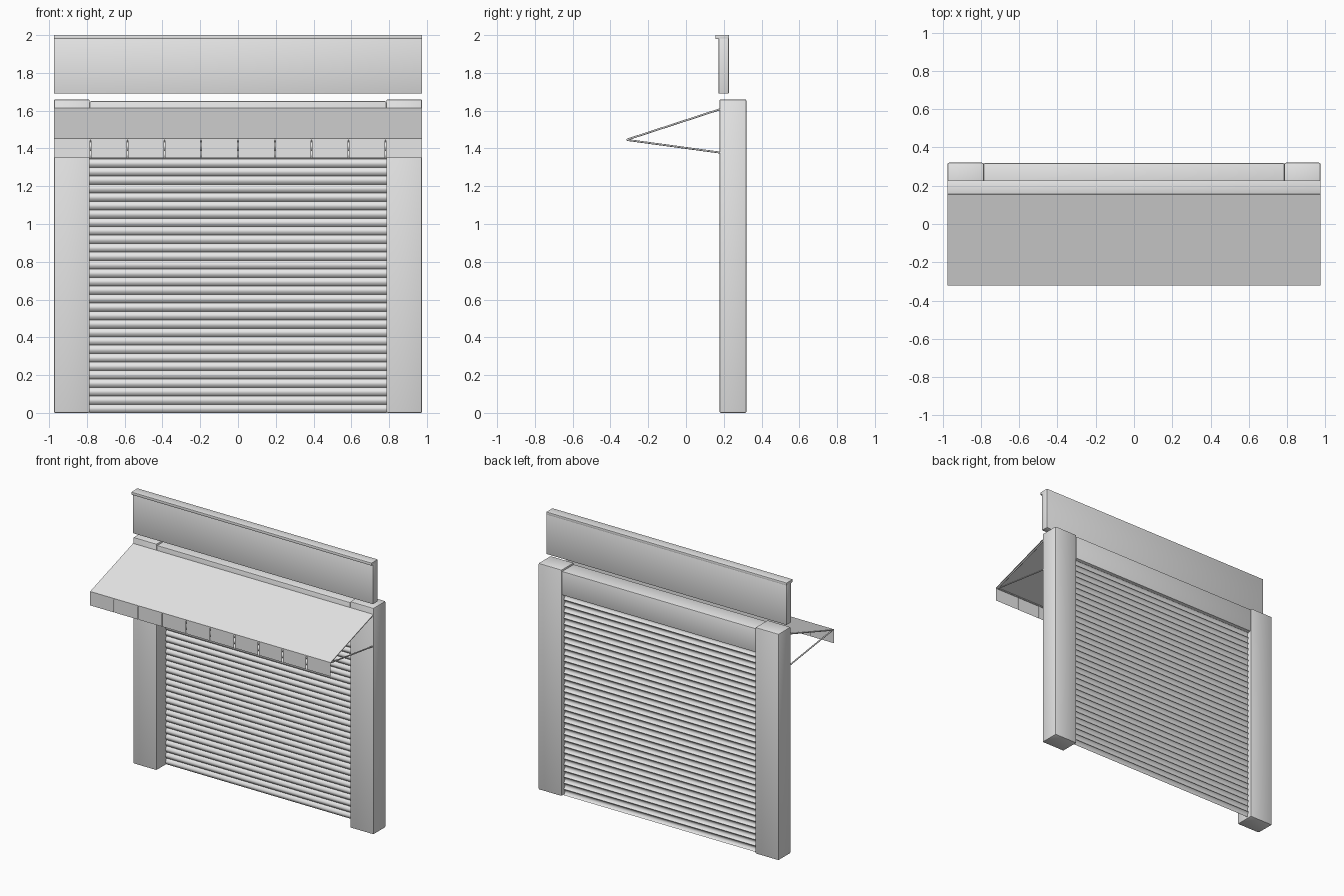
import bpy, bmesh, math
from mathutils import Vector

old = bpy.data.objects.get("Cube")
if old:
    bpy.data.objects.remove(old, do_unlink=True)

grey = bpy.data.materials.new("light grey")
grey.use_nodes = True
colour = (0.8, 0.8, 0.8, 1)
grey.diffuse_color = colour
grey.node_tree.nodes["Principled BSDF"].inputs["Base Color"].default_value = colour


def finish(name, bm, smooth=None):
    mesh = bpy.data.meshes.new(name)
    bm.to_mesh(mesh)
    bm.free()
    mesh.materials.append(grey)
    obj = bpy.data.objects.new(name, mesh)
    bpy.context.collection.objects.link(obj)
    if smooth:
        bpy.ops.object.select_all(action='DESELECT')
        obj.select_set(True)
        bpy.context.view_layer.objects.active = obj
        bpy.ops.object.shade_smooth_by_angle(angle=math.radians(smooth))
    return obj


def box(name, lo, hi, bevel=0.0):
    bm = bmesh.new()
    bmesh.ops.create_cube(bm, size=1)
    lo, hi = Vector(lo), Vector(hi)
    for v in bm.verts:
        v.co = (lo + hi) / 2 + v.co * (hi - lo)
    if bevel:
        bmesh.ops.bevel(bm, geom=bm.edges[:], offset=bevel, segments=2,
                        profile=0.5, affect='EDGES')
    return finish(name, bm, 40 if bevel else None)


def sheet(name, profile, x0, x1, smooth=None):
    """Sweep a (y, z) profile sideways into an open sheet."""
    bm = bmesh.new()
    rows = [[bm.verts.new((x, y, z)) for x in (x0, x1)] for y, z in profile]
    for a, b in zip(rows, rows[1:]):
        bm.faces.new((a[0], a[1], b[1], b[0]))
    return finish(name, bm, smooth)


def rod(name, start, end, radius=0.005):
    start, end = Vector(start), Vector(end)
    bm = bmesh.new()
    bmesh.ops.create_cone(bm, cap_ends=True, segments=8, radius1=radius,
                          radius2=radius, depth=(end - start).length)
    turn = (end - start).to_track_quat('Z', 'Y').to_matrix()
    for v in bm.verts:
        v.co = turn @ v.co + (start + end) / 2
    return finish(name, bm, 50)


WIDE, INNER = 0.975, 0.785
FRONT, BACK = 0.177, 0.32

# Side pillars and the header between them
for side, s in (("left", 1), ("right", -1)):
    xs = sorted((s * INNER, s * WIDE))
    box(side + "_pillar", (xs[0], FRONT, 0), (xs[1], BACK, 1.66), 0.008)
box("header", (-INNER, FRONT + 0.003, 1.475), (INNER, BACK - 0.002, 1.65), 0.006)

# Roller shutter: bulging slats with narrow grooves
PITCH, COUNT, STEPS = 0.0448, 34, 6
profile = []
for i in range(COUNT):
    z = i * PITCH
    profile.append((0.296, z))
    for k in range(STEPS + 1):
        t = k / STEPS
        bulge = 0.006 + 0.008 * math.sin(math.pi * t)
        profile.append((0.296 - bulge, z + 0.005 + t * (PITCH - 0.01)))
    profile.append((0.296, z + PITCH))
sheet("roller_shutter", profile, -INNER, INNER, 40)

# Sign board with projecting cap
box("sign_board", (-WIDE, 0.172, 1.69), (WIDE, 0.227, 1.985), 0.005)
box("sign_cap", (-WIDE, 0.155, 1.98), (WIDE, 0.227, 2.0), 0.002)

# Awning canopy and its hanging flaps
top, lip = (FRONT, 1.615), (-0.32, 1.452)
sheet("awning_canopy", [lip, top], -WIDE, WIDE)
FLAPS, GAP = 10, 0.003
step = 2 * WIDE / FLAPS
for i in range(FLAPS):
    x = -WIDE + i * step
    sheet("awning_flap_%d" % (i + 1), [(lip[0], 1.35), lip],
          x + (GAP if i else 0), x + step - (GAP if i < FLAPS - 1 else 0))

# Awning frame
for side, s in (("left", 1), ("right", -1)):
    x = s * (WIDE - 0.008)
    rod(side + "_upper_arm", (x, -0.312, 1.447), (x, FRONT + 0.004, 1.608))
    rod(side + "_lower_strut", (x, -0.312, 1.445), (x, FRONT + 0.004, 1.378))
rod("awning_front_bar", (-WIDE + 0.006, -0.312, 1.446), (WIDE - 0.006, -0.312, 1.446))
